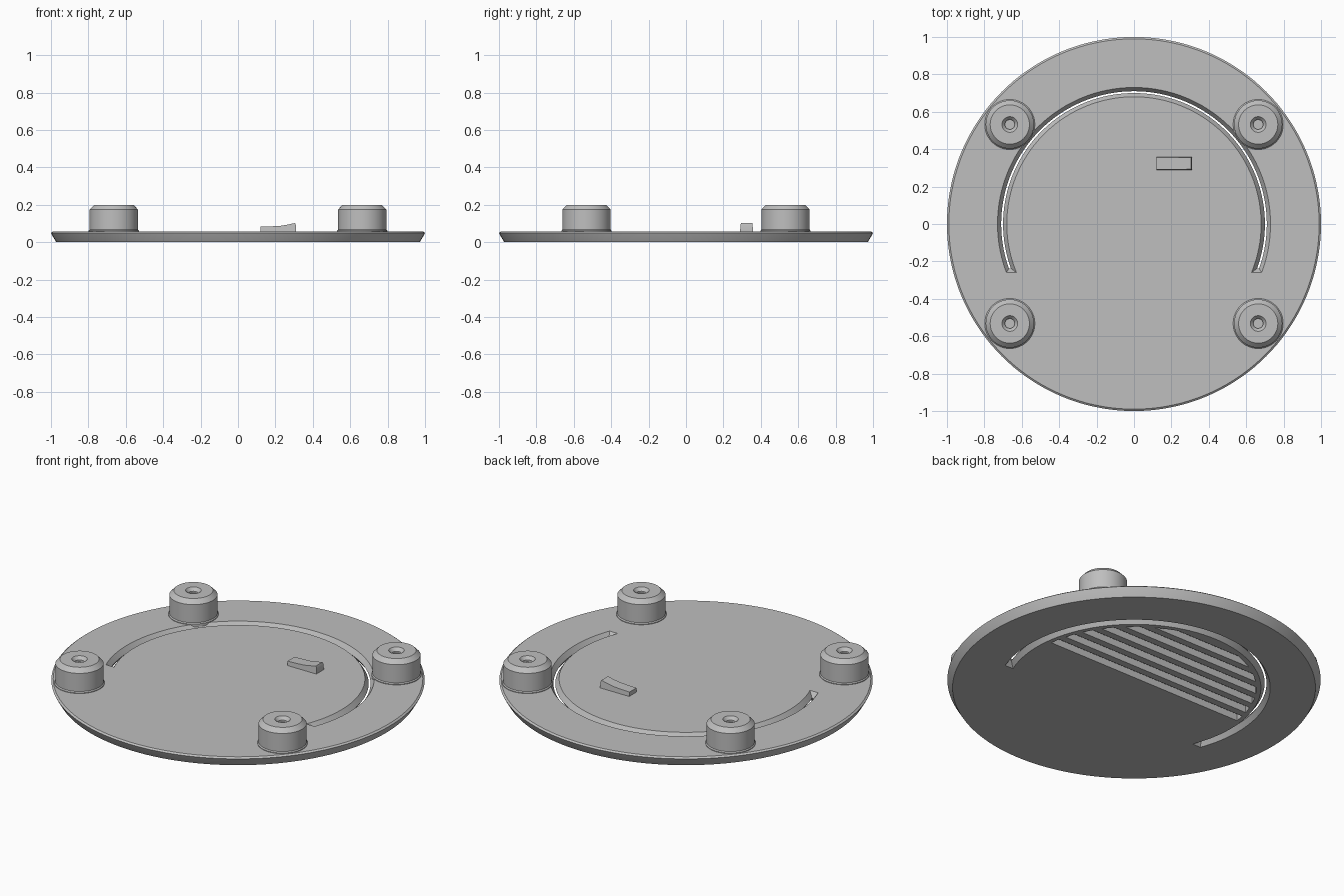
import bpy, bmesh, math

if "Cube" in bpy.data.objects:
    bpy.data.objects.remove(bpy.data.objects["Cube"])

grey = bpy.data.materials.new("light grey plastic")
grey.diffuse_color = (0.52, 0.52, 0.52, 1)
grey.use_nodes = True
grey.node_tree.nodes["Principled BSDF"].inputs["Base Color"].default_value = grey.diffuse_color


def make(name, bm, smooth=False):
    bmesh.ops.recalc_face_normals(bm, faces=bm.faces)
    mesh = bpy.data.meshes.new(name)
    bm.to_mesh(mesh)
    bm.free()
    mesh.materials.append(grey)
    ob = bpy.data.objects.new(name, mesh)
    bpy.context.collection.objects.link(ob)
    if smooth:
        shade(ob)
    return ob


def shade(ob):
    bpy.ops.object.select_all(action='DESELECT')
    ob.select_set(True)
    bpy.context.view_layer.objects.active = ob
    bpy.ops.object.shade_smooth_by_angle(angle=math.radians(25))


def lathe(profile, n):
    """Solid of revolution with flat caps at both profile ends."""
    bm = bmesh.new()
    rings = [[bm.verts.new((r * math.cos(math.tau * i / n),
                            r * math.sin(math.tau * i / n), z)) for i in range(n)]
             for r, z in profile]
    for a, b in zip(rings, rings[1:]):
        for i in range(n):
            j = (i + 1) % n
            bm.faces.new((a[i], a[j], b[j], b[i]))
    bm.faces.new(rings[0])
    bm.faces.new(rings[-1])
    return bm


def prism(bm, bottom, top):
    """Closed solid between two matching loops of points."""
    a = [bm.verts.new(p) for p in bottom]
    b = [bm.verts.new(p) for p in top]
    bm.faces.new(a)
    bm.faces.new(b)
    for i in range(len(a)):
        j = (i + 1) % len(a)
        bm.faces.new((a[i], a[j], b[j], b[i]))


TOP = 0.058

# Round base plate with a tapered rim
plate = make("base_plate", lathe(
    [(0.972, 0), (0.998, 0.045), (1.0, 0.05), (0.99, TOP)], 144))

# Curved slot, narrow at mid height and flaring to both faces
bm = bmesh.new()
mid, ext = TOP / 2, 0.01
flare = 0.005 + 0.020 * (mid + ext) / mid
section = [(-flare, -ext), (flare, -ext), (0.005, mid),
           (flare, TOP + ext), (-flare, TOP + ext), (-0.005, mid)]
steps, loops = 96, []
for s in range(steps + 1):
    loop = []
    for off, z in section:
        r = 0.705 + off
        end = math.asin((0.237 + 0.023 * abs(z - mid) / mid) / r)
        ang = -end + (math.pi + 2 * end) * s / steps
        loop.append(bm.verts.new((r * math.cos(ang), r * math.sin(ang), z)))
    loops.append(loop)
for a, b in zip(loops, loops[1:]):
    for i in range(6):
        j = (i + 1) % 6
        bm.faces.new((a[i], a[j], b[j], b[i]))
for lp in (loops[0], loops[-1]):
    bm.faces.new((lp[0], lp[1], lp[2], lp[5]))
    bm.faces.new((lp[5], lp[2], lp[3], lp[4]))
slot_cutter = make("slot_cutter", bm)

# Parallel grooves under the plate, their ends following a circle
bm = bmesh.new()
for k in range(6):
    yc = 0.112 + 0.096 * k
    y0, y1 = yc - 0.027, yc + 0.027
    x0, x1 = (math.sqrt(0.655 ** 2 - y * y) for y in (y0, y1))
    outline = [(-x0, y0), (x0, y0), (x1, y1), (-x1, y1)]
    prism(bm, [(x, y, -0.01) for x, y in outline],
          [(x, y, 0.04) for x, y in outline])
groove_cutter = make("groove_cutter", bm)

for cutter in (slot_cutter, groove_cutter):
    mod = plate.modifiers.new(cutter.name, 'BOOLEAN')
    mod.operation, mod.solver, mod.object = 'DIFFERENCE', 'EXACT', cutter
    bpy.context.view_layer.objects.active = plate
    bpy.ops.object.modifier_apply(modifier=mod.name)
for cutter in (slot_cutter, groove_cutter):
    bpy.data.objects.remove(cutter)
shade(plate)

# Four feet with a chamfered top and a countersunk hole
foot_profile = [(0.134, 0.045), (0.134, 0.062), (0.129, 0.068), (0.129, 0.175),
                (0.105, 0.2), (0.042, 0.2), (0.026, 0.182), (0.026, 0.172)]
for sx, side in ((-1, "left"), (1, "right")):
    for sy, end in ((-1, "front"), (1, "back")):
        foot = make(f"{end}_{side}_foot", lathe(foot_profile, 48), True)
        foot.location = (0.664 * sx, 0.532 * sy, 0)

# Small latch with a rising curved top
bm = bmesh.new()
side_profile = [(0.12, 0.05), (0.31, 0.05), (0.31, 0.09), (0.305, 0.103),
                (0.27, 0.095), (0.23, 0.088), (0.18, 0.085), (0.12, 0.083)]
prism(bm, [(x, 0.288 + (z - 0.05) * 0.1, z) for x, z in side_profile],
      [(x, 0.36 - (z - 0.05) * 0.1, z) for x, z in side_profile])
make("latch", bm, True)
